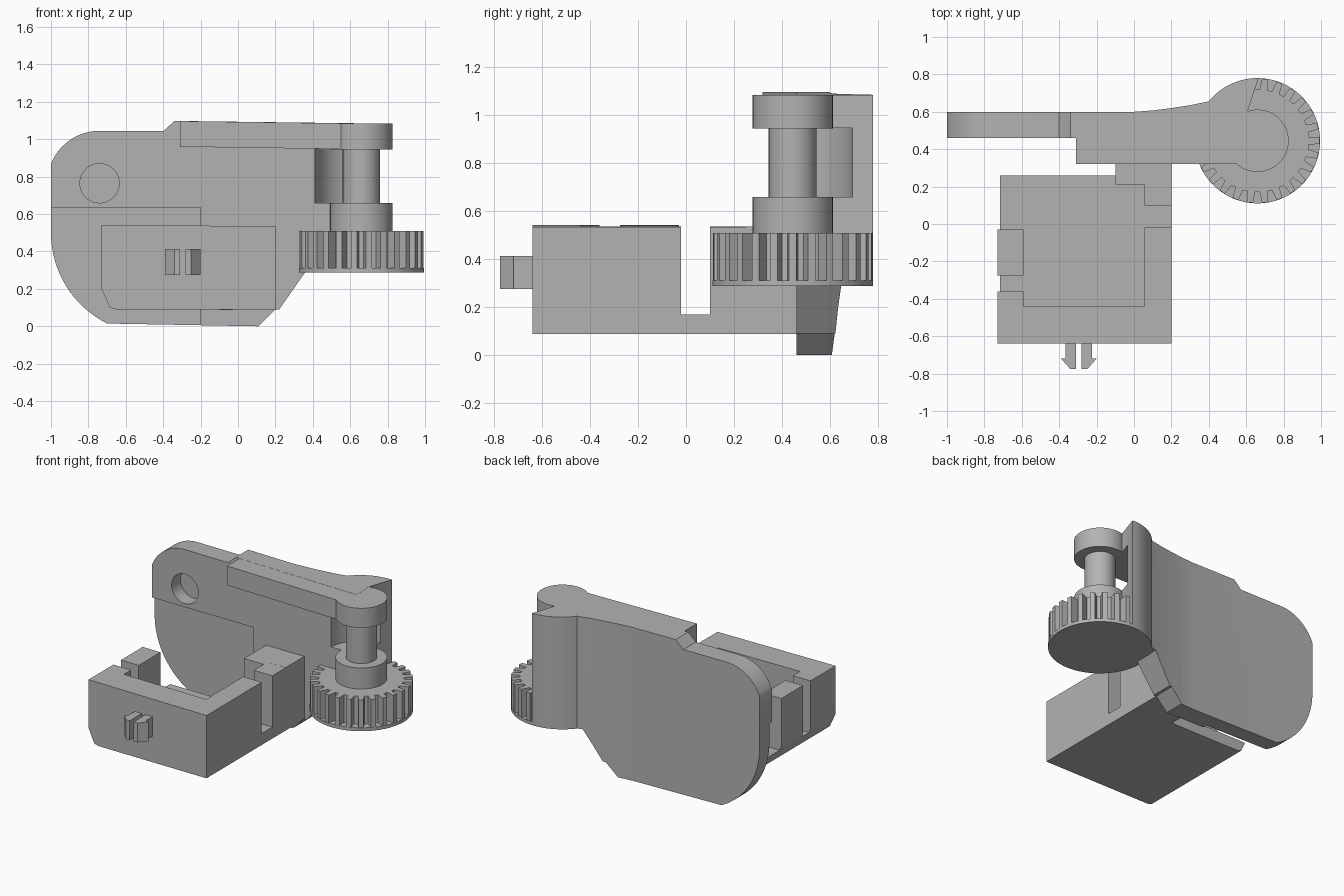
import bpy
import bmesh
from math import sin, cos, radians, pi
from mathutils import Vector

cube = bpy.data.objects.get("Cube")
if cube:
    bpy.data.objects.remove(cube, do_unlink=True)

grey = bpy.data.materials.new("light_grey")
grey.use_nodes = True
grey.diffuse_color = (0.45, 0.45, 0.45, 1)
grey.node_tree.nodes["Principled BSDF"].inputs["Base Color"].default_value = (0.45, 0.45, 0.45, 1)

CX, CY = 0.66, 0.445      # gear axis
GEAR_R = 0.335


def prism(name, profile, lo, hi, axis="z"):
    """Extrude a 2D profile along z (profile in xy) or y (profile in xz)."""
    bm = bmesh.new()
    place = (lambda p: (p[0], p[1], lo)) if axis == "z" else (lambda p: (p[0], lo, p[1]))
    face = bm.faces.new([bm.verts.new(place(p)) for p in profile])
    made = bmesh.ops.extrude_face_region(bm, geom=[face])["geom"]
    step = Vector((0, 0, hi - lo)) if axis == "z" else Vector((0, hi - lo, 0))
    bmesh.ops.translate(bm, vec=step, verts=[v for v in made if isinstance(v, bmesh.types.BMVert)])
    bmesh.ops.recalc_face_normals(bm, faces=bm.faces)
    mesh = bpy.data.meshes.new(name)
    bm.to_mesh(mesh)
    bm.free()
    mesh.materials.append(grey)
    obj = bpy.data.objects.new(name, mesh)
    bpy.context.collection.objects.link(obj)
    return obj


def arc(cx, cy, r, start, end, n=16):
    steps = [radians(start + (end - start) * i / n) for i in range(n + 1)]
    return [(cx + r * cos(a), cy + r * sin(a)) for a in steps]


def circle(cx, cy, r, n=48):
    return arc(cx, cy, r, 0, 360, n)[:-1]


def rect(x0, y0, x1, y1):
    return [(x0, y0), (x1, y0), (x1, y1), (x0, y1)]


def combine(obj, tool, operation="DIFFERENCE"):
    """Apply a boolean and remove the tool object."""
    mod = obj.modifiers.new("cut", "BOOLEAN")
    mod.operation, mod.object, mod.solver = operation, tool, "EXACT"
    graph = bpy.context.evaluated_depsgraph_get()
    graph.update()
    mesh = bpy.data.meshes.new_from_object(obj.evaluated_get(graph))
    obj.modifiers.clear()
    obj.data = mesh
    bpy.data.objects.remove(tool, do_unlink=True)


# Upright plate: front outline crossed with a plan outline whose back bulges round the gear
outline = (arc(-0.458, 0.5, 0.542, 180, 243.5)
           + [(0.11, 0.0), (0.2, 0.09), (0.22, 0.09), (0.36, 0.29), (0.75, 0.29),
              (0.75, 1.084), (-0.34, 1.098), (-0.4, 1.043)]
           + arc(-0.74, 0.765, 0.28, 90, 158))
plan = ([(-1.1, 0.46), (0.61, 0.46), (0.61, 0.61)]
        + arc(CX, CY, GEAR_R, 89, 141)
        + [(0.3, 0.635), (0.2, 0.62), (0.1, 0.607), (0, 0.6), (-1.1, 0.6)])
plate = prism("side_plate", outline, 0.4, 0.9, "y")
combine(plate, prism("plan_cutter", plan, -0.2, 1.3), "INTERSECT")
combine(plate, prism("recess_cutter", rect(-1.2, -0.1, -0.2, 0.635), 0.4, 0.49, "y"))
combine(plate, prism("hole_cutter", circle(-0.74, 0.765, 0.105), 0.4, 0.56, "y"))
combine(plate, prism("clearance_cutter", circle(CX, CY, 0.25), 0.66, 0.947))

# Upper arm reaching to the top bearing
prism("upper_arm", [(-0.31, 0.96), (0.66, 0.946), (0.66, 1.084), (-0.31, 1.097)], 0.32, 0.47, "y")
prism("top_bearing", circle(CX, CY, 0.167), 0.946, 1.085)
prism("shaft", circle(CX, CY, 0.1), 0.6, 1.0)
prism("collar", circle(CX, CY, 0.167), 0.45, 0.66)

# Gear with a thin base flange
TEETH = 26
profile = []
for i in range(TEETH):
    for r, offset in ((0.275, -0.32), (GEAR_R - 0.002, -0.2), (GEAR_R - 0.002, 0.2), (0.275, 0.32)):
        a = 2 * pi * (i + offset) / TEETH
        profile.append((CX + r * cos(a), CY + r * sin(a)))
prism("gear_teeth", profile, 0.3, 0.51)
prism("gear_flange", circle(CX, CY, GEAR_R, 64), 0.288, 0.312)

# Open tray with wall gaps
tray = prism("tray", [(-0.73, 0.2), (-0.685, 0.1), (-0.65, 0.09), (0.2, 0.088),
                      (0.2, 0.535), (-0.73, 0.542)], -0.64, 0.26, "y")
cavity = [(-0.59, -0.44), (0.055, -0.44), (0.055, -0.02), (0.3, -0.02), (0.3, 0.1),
          (0.055, 0.1), (0.055, 0.21), (-0.1, 0.21), (-0.1, 0.4), (-0.9, 0.4),
          (-0.9, -0.03), (-0.59, -0.03), (-0.59, -0.275), (-0.9, -0.275),
          (-0.9, -0.36), (-0.59, -0.36)]
combine(tray, prism("cavity_cutter", cavity, 0.17, 0.9))
prism("tray_link", rect(-0.1, 0.25, 0.2, 0.48), 0.088, 0.536)

# Barbed snap clip on the front
prong = [(0.015, -0.63), (0.07, -0.63), (0.07, -0.72), (0.095, -0.72), (0.045, -0.776), (0.015, -0.776)]
for side, name in ((-1, "right_prong"), (1, "left_prong")):
    prism(name, [(-0.295 + side * x, y) for x, y in prong], 0.275, 0.413)

# Smooth round walls, keep corners sharp
bpy.ops.object.select_all(action="DESELECT")
for obj in bpy.context.collection.objects:
    if obj.type == "MESH" and obj.data.materials and obj.data.materials[0] == grey:
        obj.select_set(True)
        bpy.context.view_layer.objects.active = obj
bpy.ops.object.shade_smooth_by_angle(angle=radians(25))
